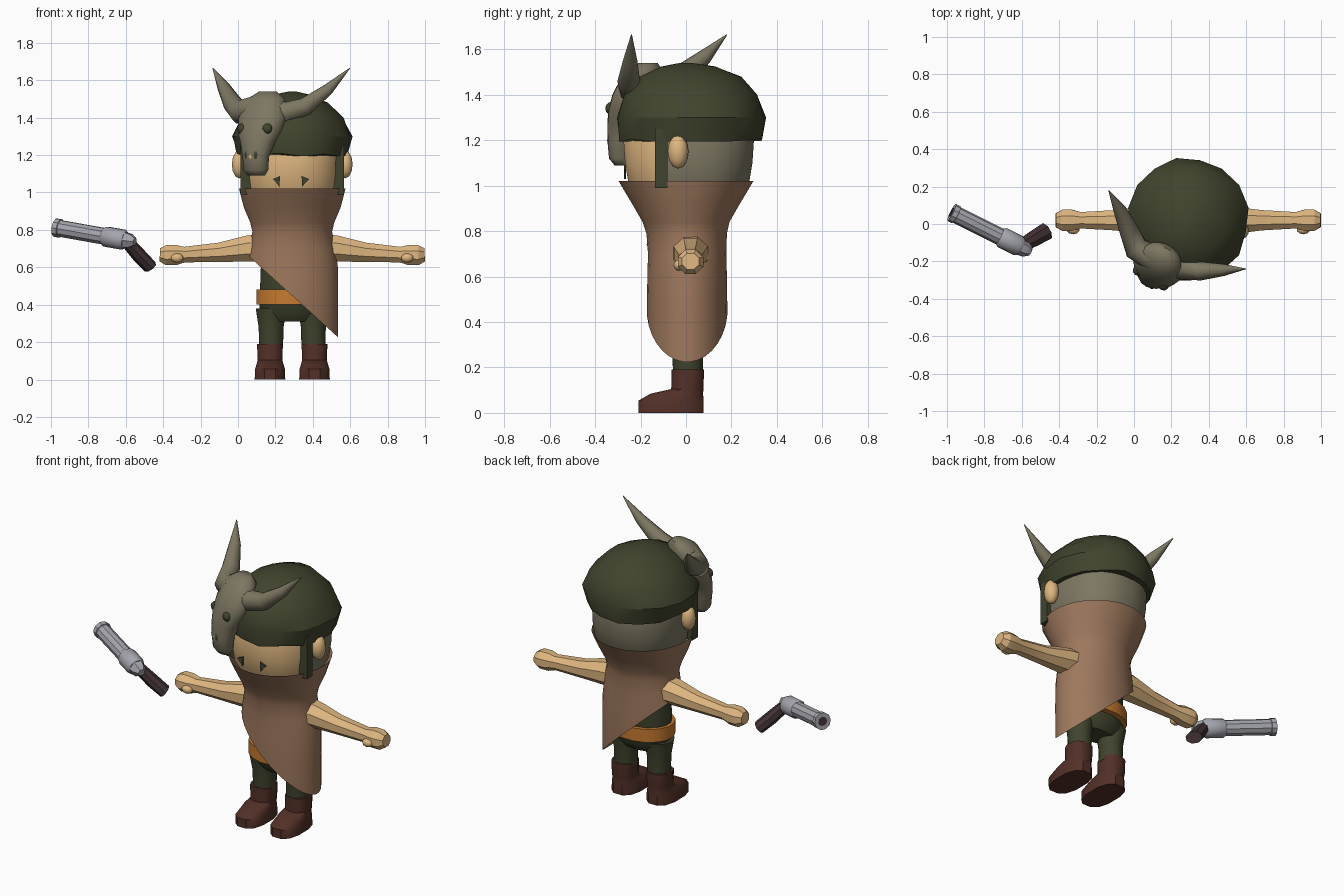
import bpy, bmesh, math, random
from mathutils import Vector, Matrix

random.seed(4)
if "Cube" in bpy.data.objects:
    bpy.data.objects.remove(bpy.data.objects["Cube"])

CX = 0.29                      # body centre line
X, Z = Vector((1, 0, 0)), Vector((0, 0, 1))


def material(name, *rgb):
    lin = [(c / 255 / 12.92) if c < 11 else ((c / 255 + 0.055) / 1.055) ** 2.4 for c in rgb]
    m = bpy.data.materials.new(name)
    m.use_nodes = True
    m.diffuse_color = (*lin, 1)
    bsdf = m.node_tree.nodes["Principled BSDF"]
    bsdf.inputs["Base Color"].default_value = (*lin, 1)
    bsdf.inputs["Roughness"].default_value = 0.8
    return m


skin = material("skin", 222, 182, 128)
cloth = material("brown_cloth", 158, 120, 93)
green = material("dark_green", 64, 68, 45)
bone = material("khaki_bone", 125, 119, 98)
leather = material("boot_leather", 82, 48, 39)
orange = material("belt_orange", 198, 122, 48)
steel = material("steel", 165, 165, 174)
wood = material("grip_wood", 70, 53, 55)


def finish(name, bm, mats, angle=40, normals=True):
    if normals:
        bmesh.ops.recalc_face_normals(bm, faces=bm.faces)
    me = bpy.data.meshes.new(name)
    bm.to_mesh(me)
    bm.free()
    for m in mats:
        me.materials.append(m)
    ob = bpy.data.objects.new(name, me)
    bpy.context.collection.objects.link(ob)
    bpy.ops.object.select_all(action='DESELECT')
    ob.select_set(True)
    bpy.context.view_layer.objects.active = ob
    bpy.ops.object.shade_smooth_by_angle(angle=math.radians(angle))
    return ob


def loft(rings, n=12, ref=X, axis=None, power=2.0, caps=True):
    """Skin rings of (centre, radius along ref, radius across) into a tube."""
    bm = bmesh.new()
    pts = [Vector(r[0]) for r in rings]
    loops = []
    for i, (_, ra, rb) in enumerate(rings):
        t = axis or (pts[min(i + 1, len(pts) - 1)] - pts[max(i - 1, 0)]).normalized()
        a = (ref - t * ref.dot(t)).normalized()
        b = t.cross(a)
        loop = []
        for k in range(n):
            w = 2 * math.pi * (k + 0.5) / n
            c, s = math.cos(w), math.sin(w)
            p = 2 / power
            loop.append(bm.verts.new(pts[i] + a * ra * math.copysign(abs(c) ** p, c)
                                     + b * rb * math.copysign(abs(s) ** p, s)))
        loops.append(loop)
    for lo, hi in zip(loops, loops[1:]):
        for k in range(n):
            bm.faces.new((lo[k], lo[(k + 1) % n], hi[(k + 1) % n], hi[k]))
    if caps:
        bm.faces.new(loops[0][::-1])
        bm.faces.new(loops[-1])
    return bm


def column(profile, x=CX, **kw):
    """Upright loft from rows of (y, z, x radius, y radius)."""
    return loft([((x, y, z), rx, ry) for y, z, rx, ry in profile], axis=Z, **kw)


def blob(name, pos, size, mat, turn=0.0):
    bm = bmesh.new()
    bmesh.ops.create_uvsphere(bm, u_segments=10, v_segments=6, radius=1)
    bm.transform(Matrix.Translation(pos) @ Matrix.Rotation(turn, 4, 'Z')
                 @ Matrix.Diagonal((*size, 1)))
    return finish(name, bm, [mat], 60)


def box(name, pos, size, mat):
    bm = bmesh.new()
    bmesh.ops.create_cube(bm, size=1)
    bm.transform(Matrix.Translation(pos) @ Matrix.Diagonal((*size, 1)))
    return finish(name, bm, [mat])


# Torso and belt
finish("torso", column([(0.01, 0.31, 0.13, 0.07), (0.01, 0.36, 0.178, 0.11),
                        (0.005, 0.5, 0.175, 0.135), (0.005, 0.78, 0.165, 0.13)], n=16), [green])
finish("belt", column([(0.005, 0.4, 0.195, 0.155), (0.005, 0.48, 0.195, 0.155)], n=16), [orange])

# Legs, boots, arms, ears and straps on both sides
for side, label in ((1, "left"), (-1, "right")):
    leg_x = CX + side * 0.113
    finish(label + "_leg", column([(0.008, 0.17, 0.066, 0.068), (0.008, 0.28, 0.069, 0.07),
                                   (0.008, 0.38, 0.085, 0.09)], x=leg_x), [green])
    finish(label + "_boot", column([(-0.065, 0, 0.084, 0.147), (-0.065, 0.055, 0.082, 0.147),
                                    (-0.04, 0.085, 0.073, 0.118), (0.006, 0.105, 0.068, 0.073),
                                    (0.008, 0.19, 0.071, 0.073)],
                                   x=leg_x + side * 0.006, power=2.6), [leather])
    arm = [(0.17, 0.705, 0.08), (0.24, 0.7, 0.075), (0.39, 0.68, 0.056), (0.575, 0.668, 0.045),
           (0.62, 0.666, 0.058), (0.675, 0.665, 0.058), (0.708, 0.667, 0.038)]
    finish(label + "_arm", loft([((CX + side * d, 0.02, z), r, r * 1.05) for d, z, r in arm],
                                n=8, ref=Z), [skin], 25)
    blob(label + "_thumb", (CX + side * 0.615, -0.03, 0.65), (0.035, 0.025, 0.025), skin)
    blob(label + "_ear", (CX + side * 0.283, -0.035, 1.15), (0.042, 0.046, 0.075), skin)
    box(label + "_strap", (CX + side * 0.248, -0.11, 1.12), (0.055, 0.055, 0.26), green)

# Poncho: flared collar, slanted hem
bm = column([(0.005, 0.22, 0.247, 0.172), (0.005, 0.45, 0.247, 0.178), (0.005, 0.6, 0.245, 0.176),
             (0.005, 0.7, 0.232, 0.173), (0.003, 0.79, 0.214, 0.178), (0, 0.84, 0.226, 0.192),
             (0, 0.92, 0.26, 0.238), (0, 1.02, 0.286, 0.298)], n=32, caps=False)
bmesh.ops.bisect_plane(bm, geom=bm.verts[:] + bm.edges[:] + bm.faces[:], clear_inner=True,
                       plane_co=(0.045, 0, 0.67), plane_no=(0.907, 0, 1))
finish("poncho", bm, [cloth], 60, normals=False)

# Head: skin face, khaki back
bm = column([(0.01, 0.88, 0.19, 0.19), (0.012, 1.0, 0.252, 0.265), (0.012, 1.1, 0.262, 0.282),
             (0.012, 1.22, 0.264, 0.29), (0.012, 1.4, 0.2, 0.22)], n=28, power=2.25)
for f in bm.faces:
    f.material_index = int(f.calc_center_median().y > -0.07)
finish("head", bm, [skin, bone])

# Eyes: thin slanted plates
for ex, lean in ((0.205, 1), (0.36, -1)):
    bm = bmesh.new()
    corners = [(-0.02 * lean, 0.012), (0.02 * lean, 0.028), (0.016 * lean, -0.03), (0, -0.008)]
    f = bm.faces.new([bm.verts.new((ex + dx, -0.274, 1.06 + dz)) for dx, dz in corners])
    ext = bmesh.ops.extrude_face_region(bm, geom=[f])["geom"]
    bmesh.ops.translate(bm, vec=(0, 0.009, 0), verts=[v for v in ext if isinstance(v, bmesh.types.BMVert)])
    finish("eye", bm, [green])

# Hair: shaggy faceted dome
bm = column([(0.02, 1.2, 0.3, 0.315), (0.02, 1.3, 0.322, 0.332), (0.02, 1.4, 0.28, 0.3),
             (0.02, 1.48, 0.19, 0.225), (0.01, 1.525, 0.09, 0.12), (0, 1.54, 0.02, 0.03)], n=16)
for v in bm.verts:
    k = random.uniform(0.97, 1.025)
    v.co.x = CX + (v.co.x - CX) * k
    v.co.y *= k
    if v.co.z < 1.25:
        v.co.z += random.uniform(-0.008, 0.012)
finish("hair", bm, [green], 30)

# Horned skull, turned toward the right side of the head
across, ahead = Vector((0.867, -0.499, 0)), Vector((-0.499, -0.867, 0))
base = Vector((0.17, -0.15, 0))


def on_skull(s, f, z):
    return base + across * s + ahead * f + Z * z


skull = [(0.02, 1.54, 0.05, 0.04), (0.04, 1.5, 0.11, 0.08), (0.08, 1.4, 0.14, 0.092),
         (0.11, 1.33, 0.128, 0.085), (0.13, 1.27, 0.1, 0.078), (0.15, 1.19, 0.074, 0.062),
         (0.15, 1.12, 0.072, 0.054), (0.145, 1.09, 0.05, 0.035)]
finish("skull", loft([(on_skull(0, f, z), w, d) for f, z, w, d in skull],
                     n=16, ref=across, axis=Z), [bone], 60)
turn = math.atan2(across.y, across.x)
for s in (-1, 1):
    blob("skull_socket", on_skull(s * 0.075, 0.158, 1.34), (0.033, 0.028, 0.03), green, turn - s * 0.5)
    blob("nose_hollow", on_skull(s * 0.026, 0.185, 1.2), (0.02, 0.026, 0.036), green, turn)
blob("nose_opening", on_skull(0, 0.192, 1.19), (0.022, 0.022, 0.022), skin, turn)

left_horn = [((0.12, -0.195, 1.45), 0.075), ((0.26, -0.235, 1.425), 0.062), ((0.36, -0.252, 1.46), 0.05),
             ((0.48, -0.246, 1.55), 0.032), ((0.598, -0.24, 1.665), 0.002)]
right_horn = [((0.12, -0.19, 1.45), 0.075), ((0.01, -0.13, 1.43), 0.065), ((-0.028, -0.03, 1.475), 0.052),
              ((-0.078, 0.08, 1.565), 0.034), ((-0.135, 0.18, 1.665), 0.002)]
for name, path in (("left_horn", left_horn), ("right_horn", right_horn)):
    finish(name, loft([(p, r, r) for p, r in path], n=10, ref=Z), [bone], 60)

# Revolver floating beside the right hand
muzzle, rear = Vector((-0.975, 0.062, 0.812)), Vector((-0.56, -0.145, 0.738))


def gun_part(name, steps, mat, n=10):
    finish(name, loft([(muzzle.lerp(rear, t), r, r) for t, r in steps], n=n, ref=Z), [mat], 35)


gun_part("barrel", [(0, 0.051), (0.06, 0.051), (0.065, 0.046), (0.66, 0.046)], steel)
gun_part("bore", [(-0.006, 0.026), (0.01, 0.026)], wood)
gun_part("drum", [(0.62, 0.046), (0.65, 0.056), (0.86, 0.056), (0.9, 0.046)], steel)
gun_part("frame", [(0.85, 0.05), (0.96, 0.042), (1.02, 0.022)], steel, 6)
finish("grip", loft([((-0.6, -0.115, 0.745), 0.034, 0.036), ((-0.53, -0.075, 0.665), 0.038, 0.046),
                     ((-0.47, -0.04, 0.602), 0.036, 0.05)], n=8, ref=Z), [wood], 35)
